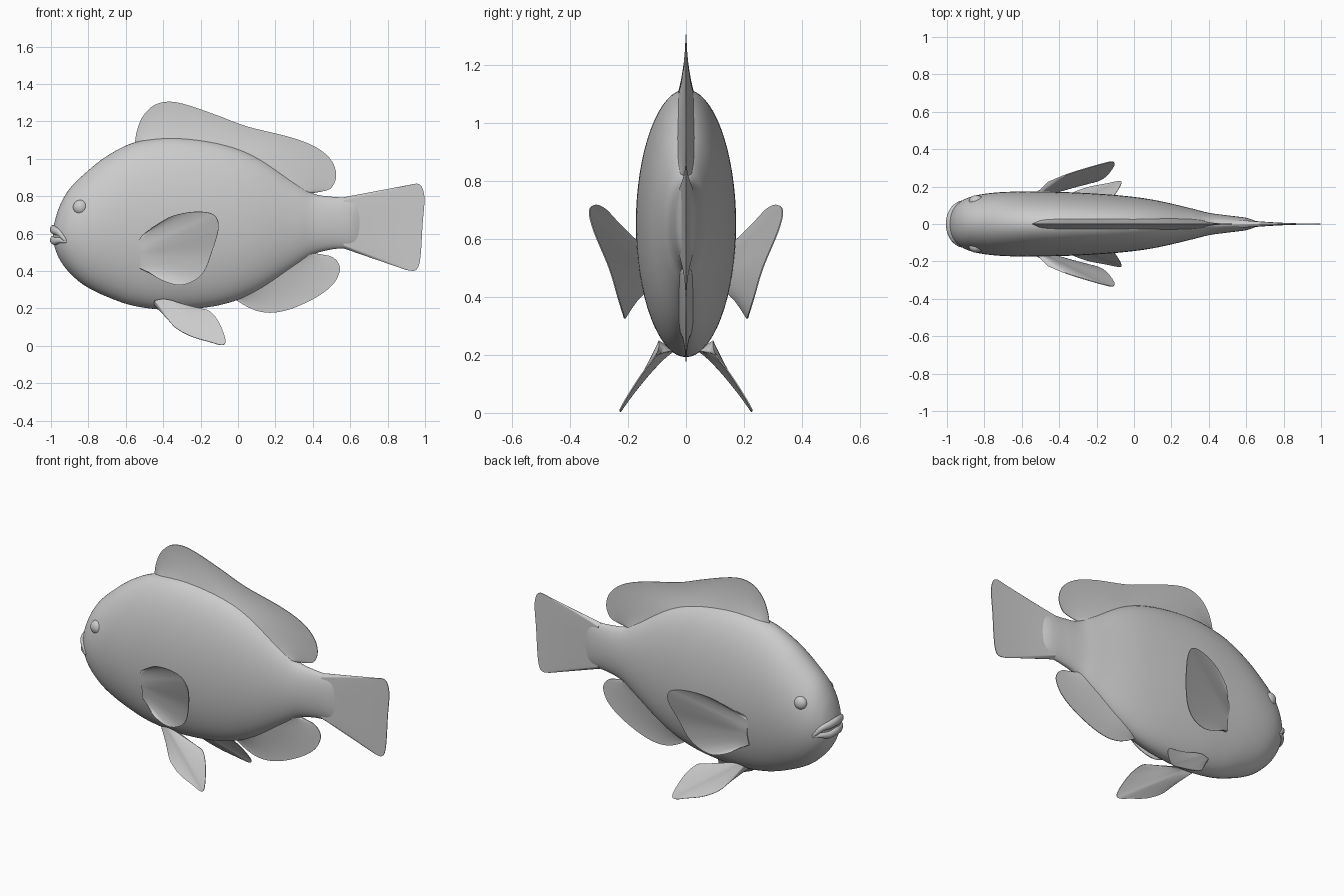
import bpy, bmesh, math
from mathutils import Vector

if "Cube" in bpy.data.objects:
    bpy.data.objects.remove(bpy.data.objects["Cube"])


def spline(pts, t):
    """Catmull-Rom sample of a list of tuples at t in 0..1."""
    n = len(pts) - 1
    s = min(max(t, 0), 1) * n
    i = min(int(s), n - 1)
    f = s - i
    a, b, c, d = (Vector(pts[min(max(i + k, 0), n)]) for k in (-1, 0, 1, 2))
    return 0.5 * (2 * b + (c - a) * f + (2 * a - 5 * b + 4 * c - d) * f * f
                  + (3 * b - a - 3 * c + d) * f ** 3)


def finish(name, bm, angle=50):
    bmesh.ops.recalc_face_normals(bm, faces=bm.faces)
    me = bpy.data.meshes.new(name)
    bm.to_mesh(me)
    bm.free()
    ob = bpy.data.objects.new(name, me)
    bpy.context.collection.objects.link(ob)
    bpy.context.view_layer.objects.active = ob
    bpy.ops.object.select_all(action='DESELECT')
    ob.select_set(True)
    bpy.ops.object.shade_smooth_by_angle(angle=math.radians(angle))
    return ob


def loft(name, rings):
    """Closed skin over a list of equal rings, capped at both ends."""
    bm = bmesh.new()
    vs = [[bm.verts.new(p) for p in r] for r in rings]
    n = len(vs[0])
    for a, b in zip(vs, vs[1:]):
        for j in range(n):
            k = (j + 1) % n
            bm.faces.new((a[j], a[k], b[k], b[j]))
    bm.faces.new(vs[0])
    bm.faces.new(vs[-1])
    return finish(name, bm)


def fin(name, base, tip, normal, t_base, t_tip=0.002, nu=64, nv=14):
    """Thin blade between a base curve and a rim, thick at the root."""
    nrm = Vector(normal).normalized()
    rings = []
    for i in range(nu + 1):
        u = i / nu
        b, t = spline(base, u), spline(tip, u)
        edge = 0.12 + 0.88 * min(1, math.sin(math.pi * u) * 4)
        front, back = [], []
        for j in range(nv + 1):
            v = j / nv
            th = (t_tip + (t_base - t_tip) * (1 - v) ** 2) * edge
            p = b.lerp(t, v)
            front.append(p + nrm * th)
            back.append(p - nrm * th)
        rings.append(front + back[::-1])
    return loft(name, rings)


def flat(pts):
    return [(x, 0, z) for x, z in pts]


def mirror(pts, s):
    return [(x, y * s, z) for x, y, z in pts]


# Body: elliptical stations of x, top, bottom, half width
stations = [
    (-.99, .61, .57, .01), (-.978, .672, .52, .058), (-.95, .755, .455, .10),
    (-.90, .84, .39, .135), (-.82, .92, .322, .158), (-.70, 1.015, .262, .171),
    (-.55, 1.088, .212, .173), (-.35, 1.115, .192, .17), (-.10, 1.085, .217, .155),
    (.10, 1.012, .29, .13), (.30, .88, .42, .085), (.40, .815, .487, .06),
    (.50, .797, .515, .046), (.60, .79, .525, .033), (.66, .775, .545, .012),
    (.69, .74, .60, .002)]
rings = []
for i in range(121):
    x, top, bot, w = spline(stations, i / 120)
    rings.append([(x, w * math.sin(a), (top + bot) / 2 + (top - bot) / 2 * math.cos(a))
                  for a in (math.tau * k / 64 for k in range(64))])
body = loft("body", rings)

# Lips: two tapering tubes wrapped on the snout
bpy.context.view_layer.update()
for name, z0, r0 in (("upper_lip", .622, .024), ("lower_lip", .565, .022)):
    half = [(-.99, 0, z0), (-.978, .05, z0 - .006), (-.955, .09, z0 * .7 + .168),
            (-.92, .125, .556)]
    path = mirror(half[:0:-1], -1) + half
    rings = []
    for i in range(41):
        u = i / 40
        c = body.closest_point_on_mesh(spline(path, u))[1]
        tan = spline(path, u + .01) - spline(path, u - .01)
        side = tan.cross(Vector((0, 0, 1))).normalized()
        up = side.cross(tan).normalized()
        r = r0 * (.15 + .85 * math.sin(math.pi * u) ** .6)
        rings.append([c + r * (.75 * side * math.cos(a) + up * math.sin(a))
                      for a in (math.tau * k / 14 for k in range(14))])
    loft(name, rings)

# Dorsal fin
fin("dorsal_fin",
    flat([(-.54, 1.06), (-.38, 1.09), (-.1, 1.06), (.1, .985), (.27, .87), (.37, .80)]),
    flat([(-.55, 1.095), (-.54, 1.15), (-.51, 1.225), (-.45, 1.285), (-.37, 1.305),
          (-.27, 1.287), (-.1, 1.228), (.05, 1.172), (.28, 1.115), (.42, 1.06),
          (.50, .99), (.525, .91), (.50, .845), (.45, .825), (.385, .815)]),
    (0, 1, 0), .032)

# Anal fin
fin("anal_fin",
    flat([(-.02, .28), (.1, .32), (.2, .39), (.3, .46), (.39, .51)]),
    flat([(-.02, .25), (.05, .208), (.12, .182), (.2, .178), (.3, .203), (.42, .26),
          (.505, .325), (.543, .395), (.535, .445), (.49, .48), (.40, .492)]),
    (0, 1, 0), .03)

# Tail fin
fin("tail_fin",
    flat([(.56, .793), (.58, .66), (.56, .522)]),
    flat([(.92, .861), (.96, .866), (.985, .845), (.997, .78), (.987, .65),
          (.978, .5), (.967, .43), (.945, .402), (.90, .405)]),
    (0, 1, 0), .022)

# Paired fins and eyes
for s, side in ((1, "left"), (-1, "right")):
    fin("pectoral_fin_" + side,
        mirror([(-.53, .155, .575), (-.515, .155, .5), (-.52, .14, .41)], s),
        mirror([(-.46, .225, .632), (-.36, .265, .69), (-.25, .30, .715),
                (-.16, .325, .712), (-.115, .333, .685), (-.105, .315, .62),
                (-.14, .265, .5), (-.18, .235, .4), (-.24, .218, .345),
                (-.32, .21, .325), (-.41, .198, .352), (-.48, .175, .395)], s),
        (-.3, .95 * s, -.3), .014)
    fin("pelvic_fin_" + side,
        mirror([(-.45, .065, .225), (-.40, .07, .235), (-.34, .07, .225)], s),
        mirror([(-.37, .135, .135), (-.33, .165, .093), (-.25, .195, .05),
                (-.15, .215, .02), (-.09, .227, .004), (-.068, .225, .016),
                (-.075, .2, .06), (-.105, .155, .13), (-.15, .115, .183),
                (-.2, .105, .198), (-.27, .095, .2)], s),
        (0, s, .63), .028)
    bm = bmesh.new()
    bmesh.ops.create_uvsphere(bm, u_segments=28, v_segments=16, radius=.04)
    eye = finish("eye_" + side, bm)
    eye.scale = (1, .8, 1)
    eye.location = (-.842, .122 * s, .74)
